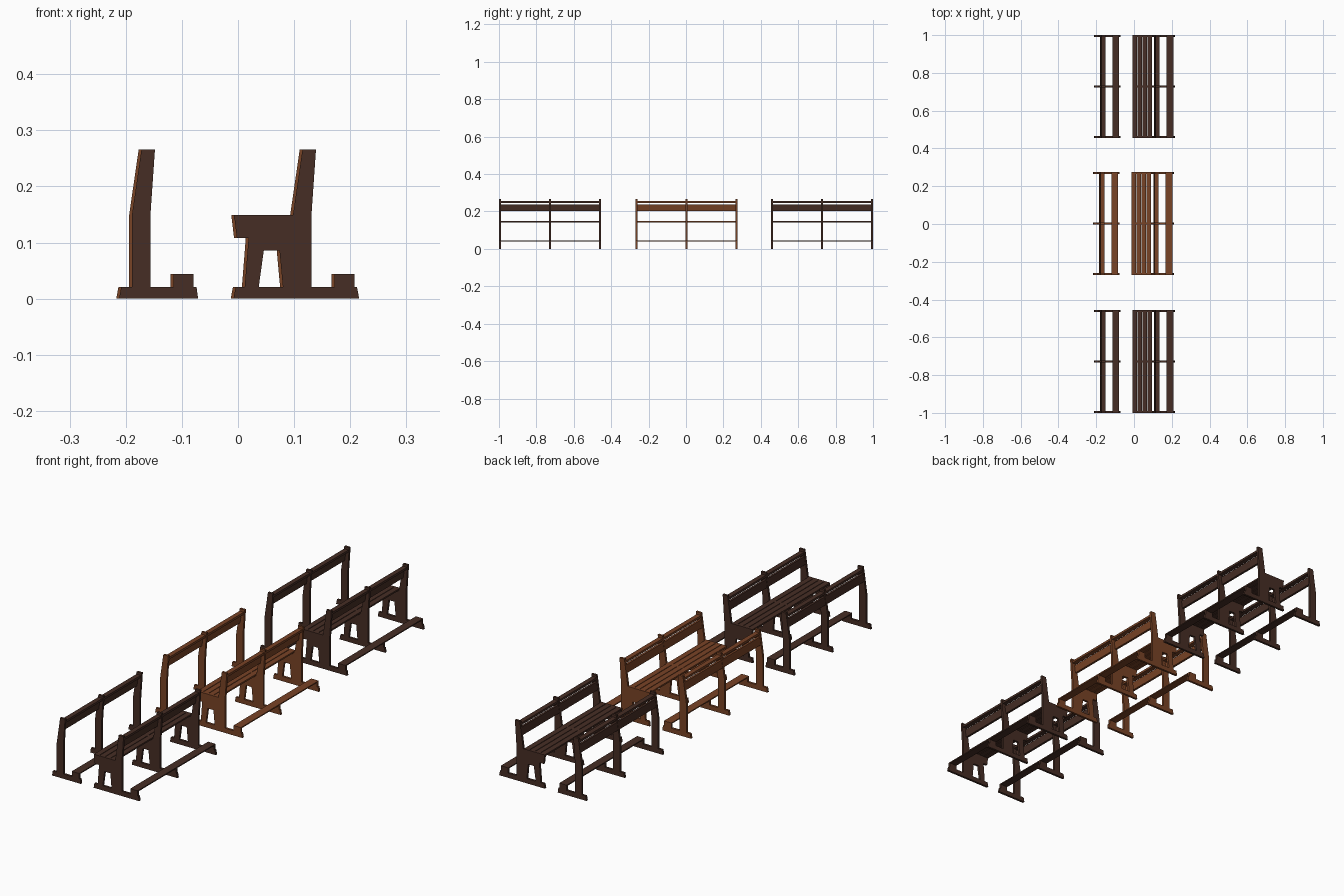
import bpy, bmesh

if "Cube" in bpy.data.objects:
    bpy.data.objects.remove(bpy.data.objects["Cube"])

def material(name, rgb):
    m = bpy.data.materials.new(name)
    m.diffuse_color = (*rgb, 1)
    m.use_nodes = True
    m.node_tree.nodes["Principled BSDF"].inputs["Base Color"].default_value = m.diffuse_color
    return m

DARK = material("dark brown wood", (0.062, 0.027, 0.018))
WARM = material("warm brown wood", (0.19, 0.056, 0.019))
LEN, T = 0.545, 0.010        # unit length, frame thickness

def prism(name, profiles, spans, mat, ox, oy):
    """Extrude each x/z profile along y over every span."""
    bm = bmesh.new()
    for pts in profiles:
        for y0, y1 in spans:
            a = [bm.verts.new((x + ox, y0 + oy, z)) for x, z in pts]
            b = [bm.verts.new((x + ox, y1 + oy, z)) for x, z in pts]
            n = len(pts)
            bm.faces.new(a)
            bm.faces.new(b[::-1])
            for i in range(n):
                j = (i + 1) % n
                bm.faces.new((a[i], b[i], b[j], a[j]))
    bmesh.ops.recalc_face_normals(bm, faces=bm.faces)
    me = bpy.data.meshes.new(name)
    bm.to_mesh(me)
    bm.free()
    me.materials.append(mat)
    bpy.context.collection.objects.link(bpy.data.objects.new(name, me))

def rect(x0, x1, z0, z1):
    return [(x0, z0), (x1, z0), (x1, z1), (x0, z1)]

# three frame positions along the unit, and the full board run
FRAMES = [(c - T / 2, c + T / 2) for c in (-LEN / 2 + T / 2, 0, LEN / 2 - T / 2)]
BOARD = [(-LEN / 2 + 0.003, LEN / 2 - 0.003)]

# profiles, placed for the bench
POST = [(0.098, 0.021), (0.131, 0.021), (0.131, 0.15), (0.139, 0.266),
        (0.115, 0.266), (0.098, 0.149)]
ARM = [(-0.002, 0.108), (0.098, 0.108), (0.098, 0.149), (-0.007, 0.149)]
LEG = [(0.012, 0.021), (0.037, 0.021), (0.046, 0.086), (0.074, 0.086),
       (0.080, 0.021), (0.098, 0.021), (0.098, 0.110), (0.019, 0.110)]
BENCH_BASE = [(-0.008, 0), (0.216, 0), (0.212, 0.021), (-0.004, 0.021)]
STAND_BASE = [(-0.212, 0), (-0.071, 0), (-0.074, 0.021), (-0.208, 0.021)]
BACK = [(0.107, 0.203), (0.117, 0.203), (0.122, 0.237), (0.112, 0.237)]
RAIL = [(0.114, 0.245), (0.135, 0.245), (0.135, 0.255), (0.114, 0.255)]
SLATS = [rect(x, x + 0.0235, 0.142, 0.149) for x in (-0.007, 0.0193, 0.0456, 0.072)]

def back_and_foot(kind, mat, ox, oy):
    prism(kind + "_posts", [POST], FRAMES, mat, ox, oy)
    prism(kind + "_back_board", [BACK], BOARD, mat, ox, oy)
    prism(kind + "_top_rail", [RAIL], BOARD, mat, ox, oy)
    prism(kind + "_foot_blocks", [rect(0.172, 0.208, 0.021, 0.039)], FRAMES, mat, ox, oy)
    prism(kind + "_foot_board", [rect(0.172, 0.208, 0.039, 0.044)],
          [(-LEN / 2, LEN / 2)], mat, ox, oy)

for oy, ox, mat in ((-0.7275, 0, DARK), (0.002, -0.005, WARM), (0.7275, 0, DARK)):
    # bench with seat
    prism("bench_bases", [BENCH_BASE], FRAMES, mat, ox, oy)
    prism("bench_legs", [LEG], FRAMES, mat, ox, oy)
    prism("bench_seat_supports", [ARM], FRAMES, mat, ox, oy)
    prism("bench_seat_slats", SLATS, [(-LEN / 2, LEN / 2)], mat, ox, oy)
    back_and_foot("bench", mat, ox, oy)
    # front stand without seat
    prism("stand_bases", [STAND_BASE], FRAMES, mat, ox, oy)
    back_and_foot("stand", mat, ox - 0.287, oy)
